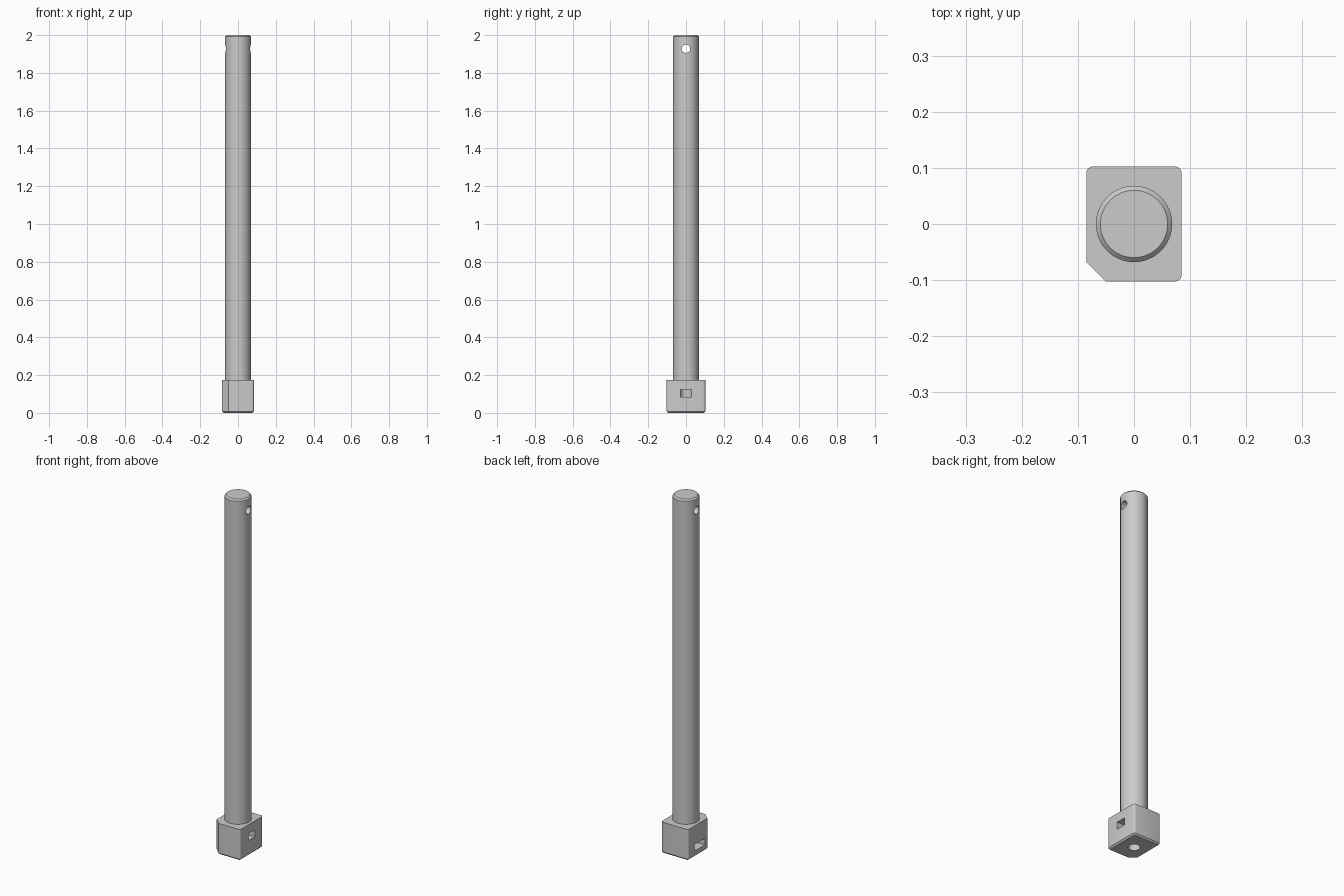
import bpy, bmesh, math
from mathutils import Matrix

if "Cube" in bpy.data.objects:
    bpy.data.objects.remove(bpy.data.objects["Cube"], do_unlink=True)

grey = bpy.data.materials.new("plain grey")
grey.use_nodes = True
COLOUR = (0.6, 0.6, 0.6, 1)
grey.diffuse_color = COLOUR
grey.node_tree.nodes["Principled BSDF"].inputs["Base Color"].default_value = COLOUR


def make(name, bm):
    bmesh.ops.recalc_face_normals(bm, faces=bm.faces)
    mesh = bpy.data.meshes.new(name)
    bm.to_mesh(mesh)
    bm.free()
    mesh.materials.append(grey)
    ob = bpy.data.objects.new(name, mesh)
    bpy.context.collection.objects.link(ob)
    return ob


def cylinder(name, radius, z0, z1, sides, along_x=False, chamfer=0):
    bm = bmesh.new()
    mid = Matrix.Translation((0, 0, (z0 + z1) / 2))
    bmesh.ops.create_cone(bm, cap_ends=True, segments=sides, radius1=radius,
                          radius2=radius, depth=z1 - z0, matrix=mid)
    if chamfer:
        rim = [e for e in bm.edges if all(v.co.z > z1 - 1e-4 for v in e.verts)]
        bmesh.ops.bevel(bm, geom=rim, offset=chamfer, segments=1, affect='EDGES')
    if along_x:
        bm.transform(Matrix.Rotation(math.pi / 2, 4, 'Y'))
    return make(name, bm)


def box(name, x0, x1, half_y, z0, z1):
    bm = bmesh.new()
    bmesh.ops.create_cube(bm, size=1)
    bm.transform(Matrix.Translation(((x0 + x1) / 2, 0, (z0 + z1) / 2))
                 @ Matrix.Diagonal((x1 - x0, 2 * half_y, z1 - z0, 1)))
    return make(name, bm)


def cut(target, cutter):
    cutter.hide_render = True
    mod = target.modifiers.new("cut", 'BOOLEAN')
    mod.operation = 'DIFFERENCE'
    mod.solver = 'EXACT'
    mod.object = cutter
    bpy.context.view_layer.objects.active = target
    bpy.ops.object.modifier_apply(modifier=mod.name)
    bpy.data.objects.remove(cutter, do_unlink=True)


# Base block: one corner cut off, three rounded, lower rim chamfered
W, D, TOP = 0.085, 0.1025, 0.175
bm = bmesh.new()
outline = [(-W + 0.035, -D), (W, -D), (W, D), (-W, D), (-W, -D + 0.035)]
floor = bm.faces.new([bm.verts.new((x, y, 0)) for x, y in outline])
ext = bmesh.ops.extrude_face_region(bm, geom=[floor])
for v in ext["geom"]:
    if isinstance(v, bmesh.types.BMVert):
        v.co.z = TOP
bmesh.ops.recalc_face_normals(bm, faces=bm.faces)
upright = [e for e in bm.edges
           if abs(e.verts[0].co.z - e.verts[1].co.z) > 0.1
           and abs(abs(e.verts[0].co.x) - W) < 1e-4
           and abs(abs(e.verts[0].co.y) - D) < 1e-4]
bmesh.ops.bevel(bm, geom=upright, offset=0.012, segments=4, profile=0.5, affect='EDGES')
rim = [e for e in bm.edges if all(v.co.z < 1e-4 for v in e.verts)]
bmesh.ops.bevel(bm, geom=rim, offset=0.008, segments=1, affect='EDGES')
base = make("base_block", bm)

# Screw hole underneath, nut slot on one side, window on the other
cut(base, cylinder("screw_hole", 0.03, -0.05, 0.135, 32))
cut(base, box("nut_slot", -0.12, 0.04, 0.047, 0.033, 0.07))
cut(base, box("side_window", 0, 0.12, 0.0285, 0.085, 0.125))

# Long round shaft with a chamfered tip and a cross pin hole
shaft = cylinder("shaft", 0.068, 0.15, 2.0, 64, chamfer=0.008)
pin = cylinder("pin_hole", 0.022, -0.2, 0.2, 32, along_x=True)
pin.data.transform(Matrix.Translation((0, 0, 1.928)))
cut(shaft, pin)

# Smooth round walls, crisp edges
bpy.ops.object.select_all(action='DESELECT')
for ob in (base, shaft):
    ob.select_set(True)
bpy.context.view_layer.objects.active = shaft
bpy.ops.object.shade_smooth_by_angle(angle=math.radians(30))
